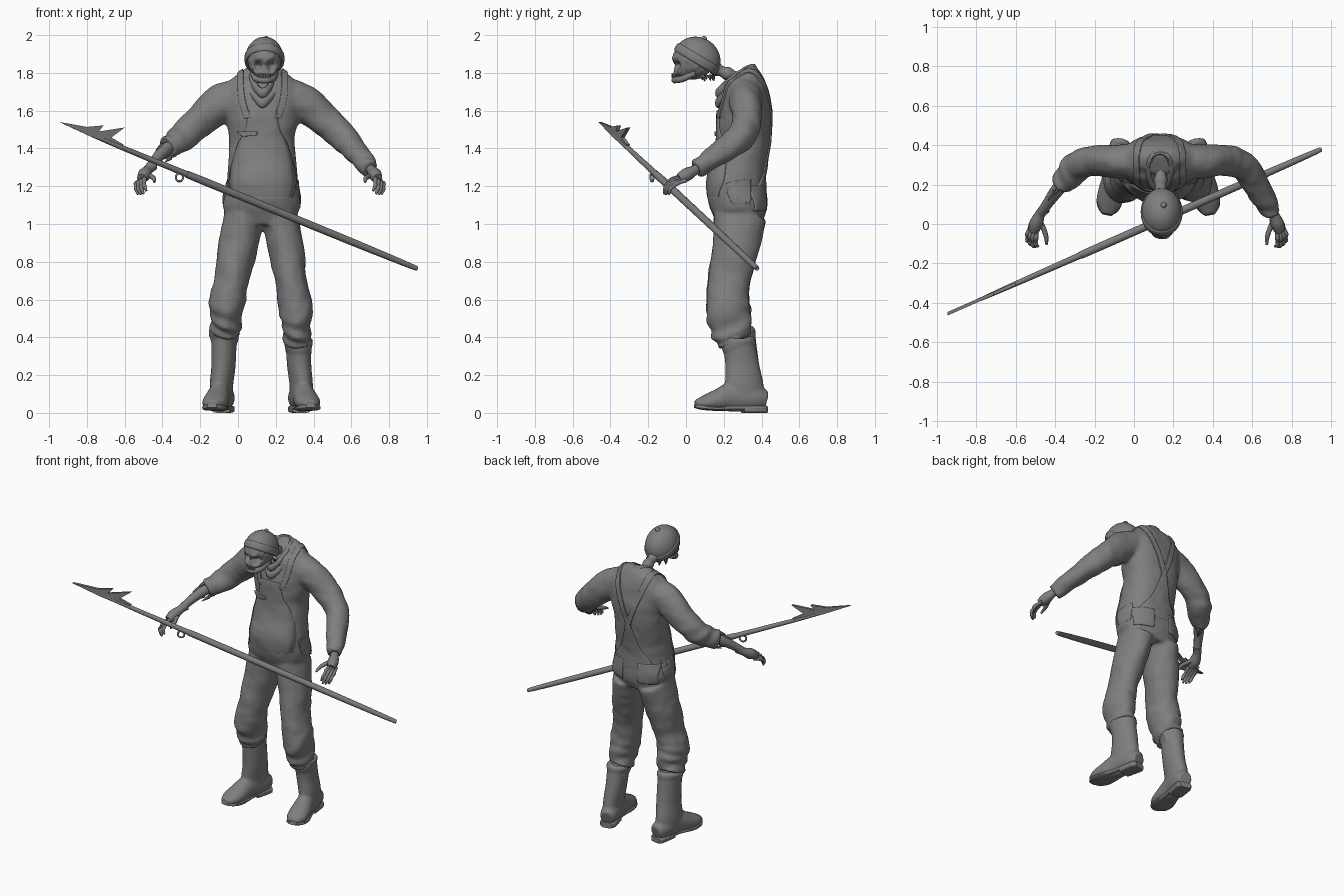
import bpy, bmesh, math, random
from mathutils import Vector, Matrix, noise

random.seed(4)
if bpy.data.objects.get("Cube"):
    bpy.data.objects.remove(bpy.data.objects["Cube"])

grey = bpy.data.materials.new("mid grey")
grey.use_nodes = True
COLOUR = (0.21, 0.21, 0.21, 1)
grey.diffuse_color = COLOUR
grey.node_tree.nodes["Principled BSDF"].inputs["Base Color"].default_value = COLOUR
MID = 0.13  # body centre line in x


def finish(name, bm, angle=50):
    bmesh.ops.recalc_face_normals(bm, faces=bm.faces)
    mesh = bpy.data.meshes.new(name)
    bm.to_mesh(mesh)
    bm.free()
    mesh.materials.append(grey)
    for p in mesh.polygons:
        p.use_smooth = True
    mesh.set_sharp_from_angle(angle=math.radians(angle))
    ob = bpy.data.objects.new(name, mesh)
    bpy.context.collection.objects.link(ob)
    return ob


def spline(rows, steps):
    """Catmull-Rom through rows of numbers."""
    out = []
    for i in range(len(rows) - 1):
        a, b, c, d = (rows[max(0, min(len(rows) - 1, i + k))] for k in (-1, 0, 1, 2))
        for j in range(steps):
            t = j / steps
            out.append([q + t / 2 * (r - p + t * (2 * p - 5 * q + 4 * r - s + t * (3 * (q - r) + s - p)))
                        for p, q, r, s in zip(a, b, c, d)])
    return out + [list(rows[-1])]


def loft(bm, rows, ref=(0, 1, 0), sides=28, steps=6, wrinkle=0.0, square=1.0):
    """Rows are x, y, z, radius a, radius b; wrinkles grow toward the end."""
    rows = spline(rows, steps)
    pts = [Vector(r[:3]) for r in rows]
    rings = []
    for i, r in enumerate(rows):
        t = (pts[min(i + 1, len(pts) - 1)] - pts[max(i - 1, 0)]).normalized()
        a = Vector(ref).cross(t).normalized()
        b = t.cross(a)
        ring = []
        for k in range(sides):
            w = math.tau * k / sides
            c, s = math.cos(w), math.sin(w)
            c, s = (math.copysign(abs(v) ** square, v) for v in (c, s))
            fold = 1 + wrinkle * (i / len(rows)) ** 3 * math.sin(i * 1.1 + 2.6 * math.sin(w + i * 0.3))
            ring.append(bm.verts.new(pts[i] + (a * c * r[3] + b * s * r[4]) * fold))
        rings.append(ring)
    for p, q in zip(rings, rings[1:]):
        for k in range(sides):
            bm.faces.new((p[k], p[k - 1], q[k - 1], q[k]))
    bm.faces.new(rings[0])
    bm.faces.new(rings[-1])


def tube(bm, path, sides=12, steps=4):
    loft(bm, [(*p[:3], p[3], p[3]) for p in path], sides=sides, steps=steps)


def fuse(ob, voxel, rounds):
    m = ob.modifiers.new("fuse", 'REMESH')
    m.mode, m.voxel_size, m.use_smooth_shade = 'VOXEL', voxel, True
    m = ob.modifiers.new("soften", 'SMOOTH')
    m.factor, m.iterations = 0.5, rounds


def flip(path, mirror, shift=0.0):
    return [(2 * mirror - p[0] + shift, *p[1:]) for p in path]


# Clothing: torso, trousers and sleeves fused into one surface
bm = bmesh.new()
loft(bm, [(.125, .285, 1.0, .15, .12), (.125, .28, 1.09, .205, .15), (.13, .265, 1.2, .19, .155),
          (.13, .285, 1.32, .18, .14), (.125, .305, 1.45, .175, .14), (.13, .31, 1.58, .195, .142),
          (.13, .315, 1.7, .21, .122), (.13, .315, 1.78, .15, .085), (.13, .3, 1.82, .08, .055)], square=.88)
leg = [(.03, .285, 1.04, .105, .14), (-.005, .26, .86, .105, .122), (-.033, .228, .7, .09, .112),
       (-.055, .222, .6, .098, .115), (-.06, .238, .5, .083, .112), (-.066, .27, .43, .08, .098)]
loft(bm, leg, wrinkle=.16)
left_leg = [(.25 - x, y, z - (.05 if z < .65 else 0), a * .92, b) for x, y, z, a, b in leg]
loft(bm, left_leg, wrinkle=.16)
sleeve = [(.22, .315, 1.68, .1, .095), (.35, .318, 1.635, .1, .085), (.47, .322, 1.54, .084, .077),
          (.56, .285, 1.455, .076, .074), (.64, .16, 1.365, .06, .062), (.7, .055, 1.29, .047, .047)]
loft(bm, sleeve, wrinkle=.14)
loft(bm, flip(sleeve[:4], MID) + [(-.37, .19, 1.4, .06, .056)], wrinkle=.16)
for v in bm.verts:
    v.co += noise.noise_vector(v.co * 10) * .007 + noise.noise_vector(v.co * 24) * .004
clothing = finish("work_clothes", bm)
fuse(clothing, .011, 4)


# Panels and straps pressed onto the clothing; a faded one melts into it at its last rows
def panel(name, left, right, project=0, thick=.012, fade=False):
    bm = bmesh.new()
    lines = [[Vector(p) for p in spline(e, 10)] for e in (left, right)]
    grid = [[bm.verts.new(a.lerp(b, k / 12)) for k in range(13)] for a, b in zip(*lines)]
    for p, q in zip(grid, grid[1:]):
        for k in range(12):
            bm.faces.new((p[k], p[k + 1], q[k + 1], q[k]))
    ob = finish(name, bm)
    m = ob.modifiers.new("press", 'SHRINKWRAP')
    m.target, m.offset = clothing, .001
    if project:
        m.wrap_method, m.use_project_y = 'PROJECT', True
        m.use_positive_direction, m.use_negative_direction = project > 0, project < 0
    else:
        m.wrap_method, m.wrap_mode = 'NEAREST_SURFACEPOINT', 'ABOVE_SURFACE'
    m = ob.modifiers.new("thickness", 'SOLIDIFY')
    m.thickness, m.offset = thick, 0
    if fade:
        group = ob.vertex_groups.new(name="depth")
        rows = len(lines[0])
        for i in range(rows):
            group.add(range(i * 13, i * 13 + 13), min(1, (rows - 1 - i) / 10), 'REPLACE')
        m.vertex_group = group.name


def at_depth(y, pts):
    return [(x, y, z) for x, z in pts]


half_bib = [(.055, 1.6), (.04, 1.5), (0, 1.42), (-.03, 1.32), (-.045, 1.22), (-.03, 1.14)]
panel("bib", at_depth(-.2, half_bib), at_depth(-.2, flip(half_bib, MID)), 1, fade=True)
half_back = [(.115, 1.5), (.1, 1.42), (.06, 1.3), (.0, 1.22), (-.03, 1.15)]
panel("back_panel", at_depth(.7, half_back), at_depth(.7, flip(half_back, MID)), -1, fade=True)
panel("chest_pocket", at_depth(-.2, [(.0, 1.49), (.03, 1.462)]), at_depth(-.2, [(.105, 1.49), (.1, 1.47)]), 1, .032)
strap = [(.03, .17, 1.56), (.0, .19, 1.66), (-.01, .24, 1.77), (.0, .34, 1.8), (.025, .42, 1.7), (.07, .45, 1.58), (.11, .45, 1.47)]
for side in ("right", "left"):
    edges = strap, [(x + .038, y, z) for x, y, z in strap]
    seat = [(-.05, 1.2), (-.045, 1.07)], [(.075, 1.2), (.07, 1.07)]
    hip = [(-.2, .16, 1.235), (-.2, .17, 1.19), (-.2, .22, 1.1)], [(-.2, .42, 1.235), (-.2, .42, 1.19), (-.2, .41, 1.1)]
    if side == "left":
        edges, seat, hip = ([flip(e, MID) for e in pair] for pair in (edges, seat, hip))
    panel(side + "_strap", *edges)
    panel(side + "_seat_pocket", *[at_depth(.7, e) for e in seat], project=-1, thick=.009)
    panel(side + "_hip_panel", *hip, thick=.009, fade=True)

# Collar: a rolled ring that droops into a V at the front
for n, (size, drop) in enumerate(((.088, .17), (.07, .125))):
    bm = bmesh.new()
    for i in range(48):
        w = math.tau * i / 48
        t = (1 - math.cos(w)) / 2
        centre = Vector((MID + math.sin(w) * size * (1 - .35 * t), .36 - t * .19, 1.81 + n * .01 - drop * t ** 1.5))
        for k in range(10):
            u = math.tau * k / 10
            out = Vector((math.sin(w), math.cos(w), 0)) * math.cos(u) * .017
            bm.verts.new(centre + out + Vector((0, 0, math.sin(u) * .028)) + noise.noise_vector(centre * 25) * .004)
    bm.verts.ensure_lookup_table()
    for i in range(48):
        for k in range(10):
            j, l = (i + 1) % 48, (k + 1) % 10
            bm.faces.new([bm.verts[a * 10 + b] for a, b in ((i, k), (i, l), (j, l), (j, k))])
    finish("collar_roll_%d" % (n + 1), bm)

# Boots, built around the ankle and turned outward
for side, x0, s, top in (("right", -.085, -1, .45), ("left", .332, 1, .395)):
    turn = Matrix.Translation((x0, .32, 0)) @ Matrix.Rotation(s * math.radians(11), 4, 'Z') @ Matrix.Translation((0, -.32, 0))
    bm = bmesh.new()
    loft(bm, [(-s * .02, .28, top, .076, .092), (-s * .02, .28, top - .035, .074, .092), (-s * .018, .285, top - .045, .068, .086),
              (-s * .012, .3, .25, .063, .091), (0, .308, .15, .06, .103), (0, .32, .06, .058, .1)])
    loft(bm, [(0, .425, .065, .05, .045), (0, .36, .08, .07, .06), (0, .25, .085, .08, .058),
              (0, .17, .068, .06, .066), (0, .1, .054, .042, .064), (0, .045, .046, .022, .034)], ref=(1, 0, 0))
    bm.transform(turn)
    fuse(finish(side + "_boot", bm), .009, 4)
    bm = bmesh.new()
    loft(bm, [(0, .428, .026, .012, .035), (0, .4, .026, .013, .053), (0, .27, .028, .013, .048),
              (0, .15, .024, .013, .066), (0, .08, .03, .013, .058), (0, .042, .038, .011, .025)], ref=(1, 0, 0), square=.6)
    loft(bm, [(0, .428, .018, .018, .038), (0, .4, .018, .018, .052), (0, .3, .018, .018, .048)], ref=(1, 0, 0), square=.5)
    bm.transform(turn)
    finish(side + "_sole", bm, 35)

# Hands with bony jointed fingers
for side in ("left", "right"):
    bm = bmesh.new()
    tubes = [[(.68, .08, 1.31, .028), (.705, .05, 1.288, .026), (.725, .005, 1.262, .035), (.738, -.035, 1.24, .027)]]
    for k in range(4):
        a = Vector((.722 + .01 * k, -.02 + .006 * k, 1.252 - .007 * k))
        reach = 1.3 - .12 * abs(k - 1.3)
        b = a + Vector((.004 + .004 * k, -.045, -.016)) * reach
        c = b + Vector((0, -.03, -.026)) * reach
        d = c + Vector((-.01, -.006, -.026)) * reach
        tubes.append([(*a, .013), (*a.lerp(b, .5), .01), (*b, .013), (*b.lerp(c, .5), .009), (*c, .011), (*d, .006)])
    tubes.append([(.71, .02, 1.262, .015), (.688, -.025, 1.25, .013), (.675, -.065, 1.24, .012), (.673, -.105, 1.222, .006)])
    if side == "right":
        tubes = [flip(t, MID, -.03) for t in tubes]
        tubes.append([(-.32, .25, 1.44, .036), (-.39, .17, 1.39, .034), (-.44, .1, 1.335, .027), (-.475, .05, 1.288, .025)])
    for t in tubes:
        tube(bm, t)
    finish(side + "_hand", bm)

# Skull, sculpted from a sphere by soft dents and bumps
bm = bmesh.new()
bmesh.ops.create_icosphere(bm, subdivisions=5, radius=1)
dents = [((s * .037, -.1, -.032), .025, -.05) for s in (-1, 1)] + [((0, -.125, -.066), .014, -.03)]
dents += [((s * .058, -.08, -.07), .022, .016) for s in (-1, 1)] + [((s * .033, -.1, 0), .02, .012) for s in (-1, 1)]
for v in bm.verts:
    v.co = Vector((v.co.x * .09, v.co.y * .108, v.co.z * .105))
    if v.co.z < -.03 and v.co.y < 0:  # narrow the jaw and carry it forward
        drop = (-.03 - v.co.z) / .075
        v.co.x *= 1 - .15 * drop
        v.co.y -= .05 * drop
    v.co.y -= sum(d * math.exp(-((v.co - Vector(c)).length / r) ** 2) for c, r, d in dents)
    v.co += noise.noise_vector(v.co * 40) * .005 + Vector((.14, .037, 1.87))
finish("skull", bm, 80)

# Jaw with two rows of teeth
bm = bmesh.new()
jaw = [(.08, .05, 1.8, .016), (.095, -.015, 1.77, .018), (.122, -.055, 1.762, .017)]
tube(bm, jaw + flip(jaw, .14)[::-1])
for k in range(14):
    w = (k % 7 - 3) * .27
    p = Vector((.14 + .034 * math.sin(w), -.025 - .046 * math.cos(w), 1.792 - .013 * (k // 7)))
    m = Matrix.Translation(p) @ Matrix.Rotation(w, 4, 'Z') @ Matrix.Diagonal((.008, .01, .012, 1))
    bmesh.ops.create_cube(bm, size=1, matrix=m)
finish("jaw_and_teeth", bm)

# Bare neck made of vertebra-like swellings
bm = bmesh.new()
tube(bm, [(.135, .31 - .03 * k, 1.76 + .012 * k, .036 if k % 2 else .028) for k in range(8)])
finish("neck", bm)

# Knitted cap: tilted dome, rolled cuff and button
tilt = Matrix.Translation((.14, .058, 1.872)) @ Matrix.Rotation(math.radians(-31), 4, 'X')
bm = bmesh.new()
bmesh.ops.create_uvsphere(bm, u_segments=40, v_segments=24, radius=1, matrix=tilt @ Matrix.Diagonal((.102, .127, .117, 1)))
inverse = tilt.inverted()
bmesh.ops.delete(bm, geom=[v for v in bm.verts if (inverse @ v.co).z < -.01], context='VERTS')
bmesh.ops.create_uvsphere(bm, u_segments=12, v_segments=8, radius=.016, matrix=Matrix.Translation((.15, .095, 1.979)))
finish("cap", bm)
bm = bmesh.new()
loft(bm, [(0, 0, -.022, .098, .122), (0, 0, -.018, .104, .13), (0, 0, .0, .106, .132),
          (0, 0, .02, .105, .13), (0, 0, .026, .098, .122)], sides=40, steps=2)
bm.transform(tilt)
finish("cap_cuff", bm)

# Tattered shreds: hair under the skull and the torn right cuff
bm = bmesh.new()
spots = [(Vector((random.uniform(.07, .21), random.uniform(.07, .15), 1.79)), Vector((0, .01, -.03))) for _ in range(14)]
for k in range(9):
    w = math.tau * k / 9
    spots.append((Vector((-.365 + .04 * math.cos(w), .195 + .03 * math.cos(w), 1.4 + .05 * math.sin(w))), Vector((-.03, -.045, -.025))))
for p, d in spots:
    e = p + d * random.uniform(.6, 1.2)
    tube(bm, [(*p, .012), (*p.lerp(e, .5), .008), (*e, .001)], sides=6, steps=2)
finish("shreds", bm)


# Harpoon: shaft, thin rod, flat barbed blade and ring
def on_line(x):
    return x, -.455 + (x + .945) * .44, 1.54 - (x + .945) * .41


bm = bmesh.new()
tube(bm, [(*on_line(x), r) for x, r in ((-.245, .015), (-.24, .02), (.2, .02), (.6, .019), (.92, .014), (.937, .006))])
tube(bm, [(*on_line(x), r) for x, r in ((-.94, .001), (-.75, .01), (-.55, .014), (-.23, .017))])
finish("harpoon_shaft", bm)
bm = bmesh.new()
blade = [(-.945, 1.54), (-.8, 1.514), (-.712, 1.522), (-.735, 1.49), (-.6, 1.511),
         (-.67, 1.458), (-.605, 1.42), (-.62, 1.4), (-.785, 1.465)]
sheets = [[bm.verts.new((x, on_line(x)[1] + d, z)) for x, z in blade] for d in (-.009, .009)]
for sheet in sheets:
    bm.faces.new(sheet)
for k in range(len(blade)):
    bm.faces.new((sheets[0][k], sheets[0][k - 1], sheets[1][k - 1], sheets[1][k]))
finish("harpoon_barbs", bm, 20)
bpy.ops.mesh.primitive_torus_add(location=(-.31, -.18, 1.247), rotation=(math.pi / 2, 0, math.radians(24)),
                                 major_radius=.021, minor_radius=.006, major_segments=24, minor_segments=8)
ring = bpy.context.object
ring.name = "harpoon_ring"
ring.data.materials.append(grey)
for p in ring.data.polygons:
    p.use_smooth = True
